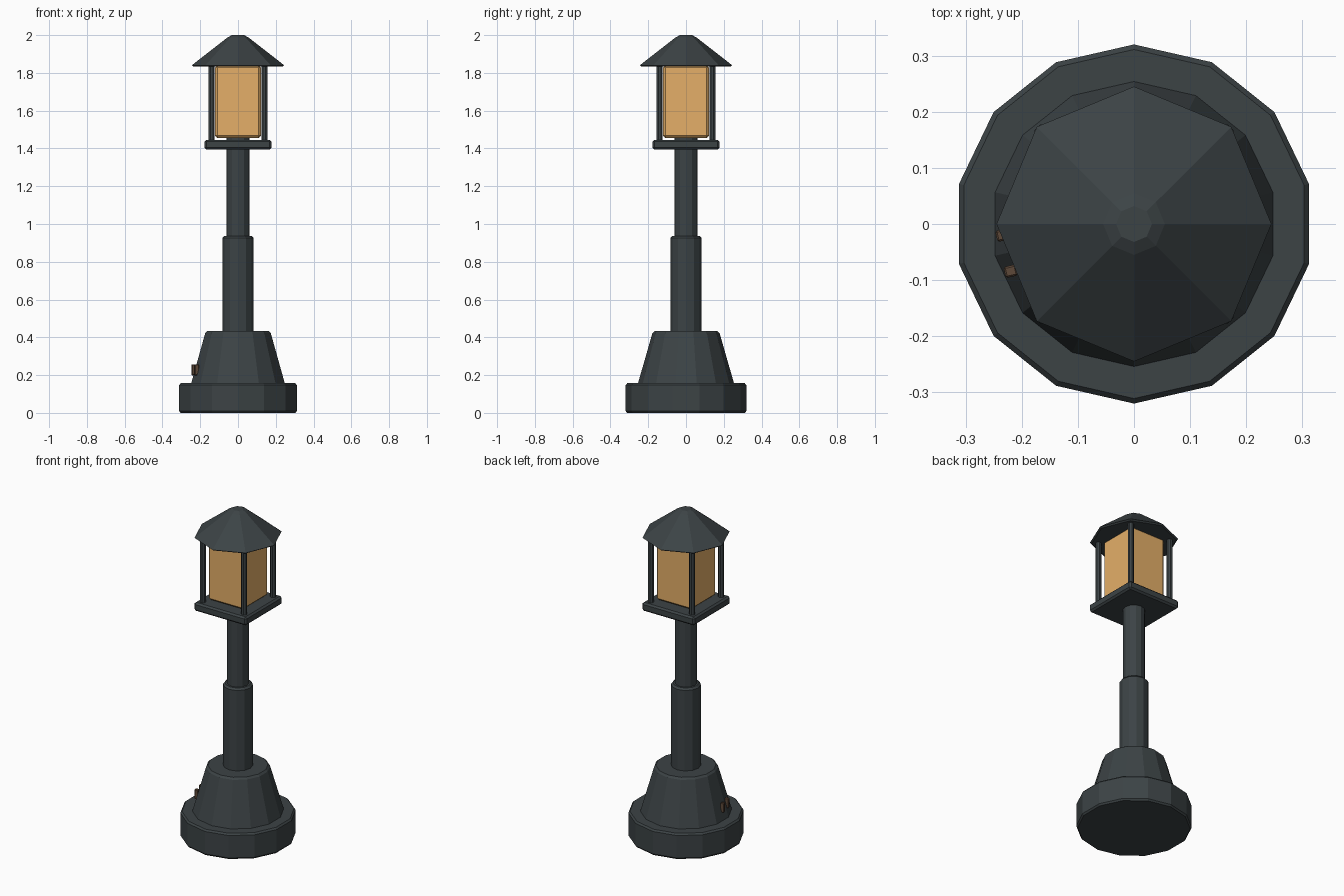
import bpy, bmesh
from math import sin, cos, pi, radians

if "Cube" in bpy.data.objects:
    bpy.data.objects.remove(bpy.data.objects["Cube"])

def material(name, rgb):
    m = bpy.data.materials.new(name)
    m.diffuse_color = (*rgb, 1)
    m.use_nodes = True
    m.node_tree.nodes["Principled BSDF"].inputs["Base Color"].default_value = m.diffuse_color
    return m

IRON = material("dark_iron", (0.045, 0.056, 0.06))
AMBER = material("amber_glass", (0.78, 0.43, 0.14))
BROWN = material("brown_metal", (0.11, 0.065, 0.04))

def finish(name, bm, mat):
    bmesh.ops.recalc_face_normals(bm, faces=bm.faces)
    me = bpy.data.meshes.new(name)
    bm.to_mesh(me)
    bm.free()
    me.materials.append(mat)
    ob = bpy.data.objects.new(name, me)
    bpy.context.collection.objects.link(ob)
    return ob

def turned(name, profile, sides, mat=IRON, start=pi / 2):
    """Faceted turned solid from (radius, z) points, capped at both ends."""
    bm = bmesh.new()
    rings = [[bm.verts.new((r * cos(start + 2 * pi * i / sides),
                            r * sin(start + 2 * pi * i / sides), z))
              for i in range(sides)] for r, z in profile]
    for a, b in zip(rings, rings[1:]):
        for i in range(sides):
            j = (i + 1) % sides
            bm.faces.new((a[i], a[j], b[j], b[i]))
    bm.faces.new(rings[0])
    bm.faces.new(rings[-1])
    return finish(name, bm, mat)

def box(name, size, loc, mat=IRON, bevel=0.008, rot=0):
    bm = bmesh.new()
    bmesh.ops.create_cube(bm, size=1)
    bmesh.ops.scale(bm, vec=size, verts=bm.verts)
    bmesh.ops.bevel(bm, geom=bm.edges[:], offset=bevel, segments=1, affect='EDGES')
    ob = finish(name, bm, mat)
    ob.location = loc
    ob.rotation_euler.z = rot
    return ob

# Stepped 14-sided base
turned("base_plinth", [(0.312, 0), (0.32, 0.01), (0.32, 0.147), (0.311, 0.157)], 14)
turned("base_cone", [(0.256, 0.15), (0.178, 0.422), (0.167, 0.433)], 14)

# Two-stage post
turned("lower_post", [(0.083, 0.42), (0.083, 0.925), (0.073, 0.936)], 12)
turned("upper_post", [(0.062, 0.92), (0.062, 1.46)], 12)

# Lantern: tray, glass, corner bars, roof
box("lantern_tray", (0.354, 0.354, 0.052), (0, 0, 1.42), bevel=0.01)
box("lantern_glass", (0.242, 0.242, 0.385), (0, 0, 1.648), AMBER, 0.012)
for sx in (-1, 1):
    for sy in (-1, 1):
        bar = turned("corner_bar", [(0.017, 1.435), (0.017, 1.855)], 8, start=pi / 8)
        bar.location = (sx * 0.14, sy * 0.14, 0)
turned("roof", [(0.235, 1.833), (0.245, 1.84), (0.055, 1.988), (0.032, 2.0)], 8)

# Pair of small latches on the base cone
a = pi + radians(12.9)
for t in (-0.033, 0.033):
    box("base_latch", (0.022, 0.02, 0.058),
        (0.233 * cos(a) - t * sin(a), 0.233 * sin(a) + t * cos(a), 0.228),
        BROWN, 0.003, a)
